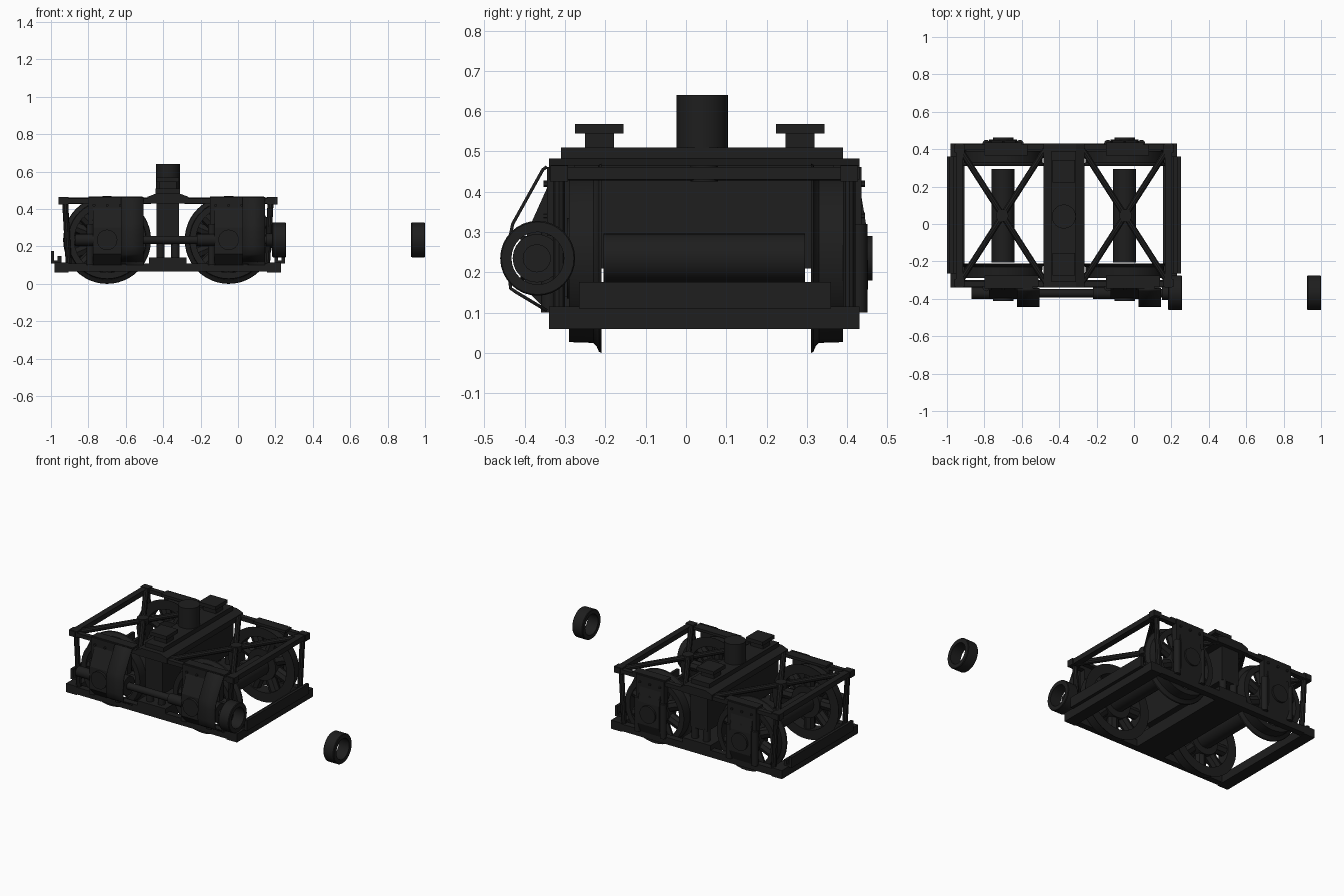
import bpy, bmesh, math
from mathutils import Vector, Matrix

if "Cube" in bpy.data.objects:
    bpy.data.objects.remove(bpy.data.objects["Cube"], do_unlink=True)

COLOUR = (0.013, 0.013, 0.013, 1)
iron = bpy.data.materials.new("black iron")
iron.use_nodes = True
iron.diffuse_color = COLOUR
iron.node_tree.nodes["Principled BSDF"].inputs["Base Color"].default_value = COLOUR

CX, CY = -0.375, 0.045      # middle of the truck
AXLE = 0.325                # axle distance from the middle
HUB_Z = 0.235


def finish(name, bm, smooth=False):
    bmesh.ops.recalc_face_normals(bm, faces=bm.faces)
    mesh = bpy.data.meshes.new(name)
    bm.to_mesh(mesh)
    bm.free()
    mesh.materials.append(iron)
    obj = bpy.data.objects.new(name, mesh)
    bpy.context.collection.objects.link(obj)
    if smooth:
        bpy.ops.object.select_all(action='DESELECT')
        obj.select_set(True)
        bpy.context.view_layer.objects.active = obj
        bpy.ops.object.shade_smooth_by_angle(angle=math.radians(35))
    return obj


def box(name, x, y, z):
    bm = bmesh.new()
    bmesh.ops.create_cube(bm, size=1)
    for v in bm.verts:
        v.co = Vector([(r[0] + r[1]) / 2 + c * (r[1] - r[0]) for r, c in zip((x, y, z), v.co)])
    return finish(name, bm)


def rod(name, a, b, r, sides=12, smooth=True):
    a, b = Vector(a), Vector(b)
    turn = (b - a).to_track_quat('Z', 'Y').to_matrix().to_4x4()
    bm = bmesh.new()
    bmesh.ops.create_cone(bm, cap_ends=True, segments=sides, radius1=r, radius2=r,
                          depth=(b - a).length, matrix=Matrix.Translation((a + b) / 2) @ turn)
    return finish(name, bm, smooth)


def prism(name, points, axis, lo, hi):
    """Extrude a profile: (y, z) points along x, or (x, z) points along y."""
    put = (lambda p, t: (t, *p)) if axis == 'x' else (lambda p, t: (p[0], t, p[1]))
    bm = bmesh.new()
    ends = [[bm.verts.new(put(p, t)) for p in points] for t in (lo, hi)]
    for ring in ends:
        bm.faces.new(ring)
    for i in range(len(points)):
        j = (i + 1) % len(points)
        bm.faces.new((ends[0][i], ends[0][j], ends[1][j], ends[1][i]))
    return finish(name, bm)


def lathe(name, profile, centre, axis, sides=40):
    """Turn a closed (radius, offset) profile about the x or y axis."""
    bm = bmesh.new()
    rings = []
    for k in range(sides):
        t = math.tau * k / sides
        rings.append([bm.verts.new(Vector(centre) + Vector(
            (o, r * math.cos(t), r * math.sin(t)) if axis == 'x'
            else (r * math.cos(t), o, r * math.sin(t)))) for r, o in profile])
    n = len(profile)
    for k in range(sides):
        p, q = rings[k], rings[(k + 1) % sides]
        for i in range(n):
            bm.faces.new((p[i], p[(i + 1) % n], q[(i + 1) % n], q[i]))
    return finish(name, bm, True)


def strap(name, path, lo, hi, thick):
    """Flat band along x following a (y, z) path, thickened by a modifier."""
    bm = bmesh.new()
    rows = [[bm.verts.new((x, y, z)) for x in (lo, hi)] for y, z in path]
    for p, q in zip(rows, rows[1:]):
        bm.faces.new((p[0], p[1], q[1], q[0]))
    obj = finish(name, bm, True)
    mod = obj.modifiers.new("thickness", 'SOLIDIFY')
    mod.thickness, mod.offset = thick, 0


# Wheels and axles
for sx, end in ((-1, "right"), (1, "left")):
    x = CX + sx * AXLE
    rod(f"{end}_axle", (x, CY - 0.25, HUB_Z), (x, CY + 0.25, HUB_Z), 0.062, 24)
    for sy, side in ((-1, "front"), (1, "back")):
        y = CY + 0.005 + sy * 0.26
        tag = f"{end}_{side}"
        rim = [(0.175, 0), (0.235, 0), (0.232, 0.006), (0.218, 0.012), (0.21, 0.02),
               (0.208, 0.08), (0.175, 0.08)]
        lathe(f"{tag}_wheel_rim", [(r, sy * o) for r, o in rim], (x, y, HUB_Z), 'y', 48)
        rod(f"{tag}_wheel_hub", (x, y, HUB_Z), (x, y + sy * 0.085, HUB_Z), 0.1, 24)
        for k in range(8):
            t = math.tau * (k + (sy + 1) / 4) / 8
            c = Vector((math.cos(t), 0, math.sin(t)))
            mid = Vector((x, y + sy * 0.04, HUB_Z))
            rod(f"{tag}_spoke_{k}", mid + c * 0.07, mid + c * 0.185, 0.034, 8)

# Lower frame, end beams, corner posts and upper frame
for sy, side in ((-1, "front"), (1, "back")):
    y = CY + sy * 0.365
    box(f"{side}_sill", (CX - 0.6, CX + 0.6), (y - 0.02, y + 0.02), (0.065, 0.11))
    box(f"{side}_top_rail", (CX - 0.57, CX + 0.57), (y - 0.015, y + 0.015), (0.43, 0.455))
for sx, end in ((-1, "right"), (1, "left")):
    def span(a, b):
        return tuple(sorted((CX + sx * a, CX + sx * b)))
    box(f"{end}_end_beam", span(0.53, 0.605), (CY - 0.385, CY + 0.385), (0.06, 0.115))
    box(f"{end}_buffer_plate", span(0.608, 0.625), (CY - 0.31, CY + 0.315), (0.11, 0.176))
    box(f"{end}_buffer_inner_plate", span(0.57, 0.59), (CY - 0.31, CY + 0.315), (0.11, 0.15))
    box(f"{end}_buffer_shelf", span(0.57, 0.62), (CY - 0.31, CY + 0.315), (0.11, 0.125))
    box(f"{end}_upper_end_rail", span(0.54, 0.578), (CY - 0.385, CY + 0.385), (0.43, 0.462))
    for sy, side in ((-1, "front"), (1, "back")):
        y = CY + sy * 0.36
        rod(f"{end}_{side}_corner_post", (CX + sx * 0.53, y, 0.1),
            (CX + sx * 0.55, y, 0.45), 0.016, 10)
        box(f"{end}_{side}_corner_gusset", span(0.53, 0.585), (y - 0.022, y + 0.022), (0.425, 0.465))
        # diagonal roof braces meeting in a joint
        rod(f"{end}_{side}_brace", (CX + sx * 0.565, CY + sy * 0.37, 0.445),
            (CX + sx * 0.09, CY - sy * 0.37, 0.445), 0.017, 10)
    rod(f"{end}_brace_joint", (CX + sx * 0.33, CY, 0.425), (CX + sx * 0.33, CY, 0.465), 0.034, 16)

# Bolster across the middle, with pivot and side bearers
prism("bolster_top", [(CX + u, z) for u, z in
      ((-0.11, 0.43), (-0.11, 0.465), (-0.065, 0.482), (0.065, 0.482), (0.11, 0.465), (0.11, 0.43))],
      'y', CY - 0.385, CY + 0.385)
box("bolster_cap", (CX - 0.065, CX + 0.065), (CY - 0.355, CY + 0.345), (0.48, 0.51))
box("bolster_body", (CX - 0.06, CX + 0.06), (CY - 0.36, CY + 0.36), (0.21, 0.44))
box("spring_plank", (CX - 0.1, CX + 0.1), (CY - 0.385, CY + 0.385), (0.065, 0.14))
for sy, side in ((-1, "front"), (1, "back")):
    y = CY + sy * 0.34
    for sx, end in ((-1, "right"), (1, "left")):
        x = CX + sx * 0.04
        rod(f"{side}_{end}_bolster_spring", (x, y, 0.13), (x, y, 0.22), 0.022, 12)
    yb = CY - 0.011 + sy * 0.249
    box(f"{side}_side_bearer_post", (CX - 0.045, CX + 0.045), (yb - 0.036, yb + 0.036), (0.5, 0.55))
    box(f"{side}_side_bearer_pad", (CX - 0.06, CX + 0.06), (yb - 0.06, yb + 0.06), (0.545, 0.568))
rod("pivot_post", (CX, 0.04, 0.5), (CX, 0.04, 0.64), 0.064, 32)

# Axle housings on both sides
for sx, end in ((-1, "right"), (1, "left")):
    x = CX + sx * AXLE
    for sy, side in ((-1, "front"), (1, "back")):
        tag = f"{end}_{side}"
        front = sy < 0
        bulge = 0.06 if front else 0.022
        reach = 0.16 if front else 0.1      # the front guard also carries the belt
        base = CY + sy * 0.385
        inner = CY + sy * 0.35
        prism(f"{tag}_axle_box", [(inner, 0.44), (base, 0.42), (base + sy * bulge * 0.9, 0.3),
              (base + sy * bulge, 0.16), (base, 0.1), (inner, 0.1)], 'x', x - 0.075, x + 0.075)
        rod(f"{tag}_axle_cover", (x, base, HUB_Z), (x, base + sy * (bulge + 0.011), HUB_Z), 0.055, 24)
        box(f"{tag}_guard_plate", (x - 0.1, x + reach), tuple(sorted((inner, base + sy * 0.005))),
            (0.29, 0.462))
        box(f"{tag}_top_plate", (x - 0.1, x + reach + 0.03), (inner - 0.03, inner + 0.03), (0.45, 0.466))
        for u in (-0.09, 0.09):
            rod(f"{tag}_box_spring", (x + u, base, 0.1), (x + u, base, 0.32), 0.02, 12)
        # rows of bolt heads
        for k in range(3):
            for z in (0.34, 0.42):
                bx = x - 0.07 + k * 0.07
                rod(f"{tag}_bolt", (bx, base, z), (bx, base + sy * 0.014, z), 0.008, 6, False)

# Drive shaft along the front, with pulleys and belts
SHAFT_Y, SHAFT_Z = -0.37, 0.235
rod("drive_shaft", (-0.87, SHAFT_Y, SHAFT_Z), (0.18, SHAFT_Y, SHAFT_Z), 0.022, 16)
for sx, end in ((-1, "right"), (1, "left")):
    x = CX + sx * AXLE
    rod(f"{end}_shaft_sleeve", (x - 0.17, SHAFT_Y, SHAFT_Z), (x - 0.07, SHAFT_Y, SHAFT_Z), 0.032, 16)
    rod(f"{end}_pulley", (x + 0.085, SHAFT_Y, SHAFT_Z), (x + 0.185, SHAFT_Y, SHAFT_Z), 0.06, 24)
    path = [(-0.345, 0.462), (-0.355, 0.455), (-0.43, 0.32), (-0.438, 0.28), (-0.44, 0.2),
            (-0.435, 0.16), (-0.42, 0.15), (-0.345, 0.105)]
    strap(f"{end}_belt", path, x + 0.075, x + 0.195, 0.008)

# Coupling rings: one at the shaft end, one standing apart
ring = [(0.065, -0.037), (0.09, -0.037), (0.093, -0.033), (0.093, 0.033), (0.09, 0.037),
        (0.065, 0.037)]
for name, x in (("shaft_ring", 0.22), ("loose_ring", 0.963)):
    lathe(name, ring, (x, -0.368, 0.235), 'x', 32)
rod("shaft_end_cap", (0.15, SHAFT_Y, SHAFT_Z), (0.2, SHAFT_Y, SHAFT_Z), 0.035, 16)
